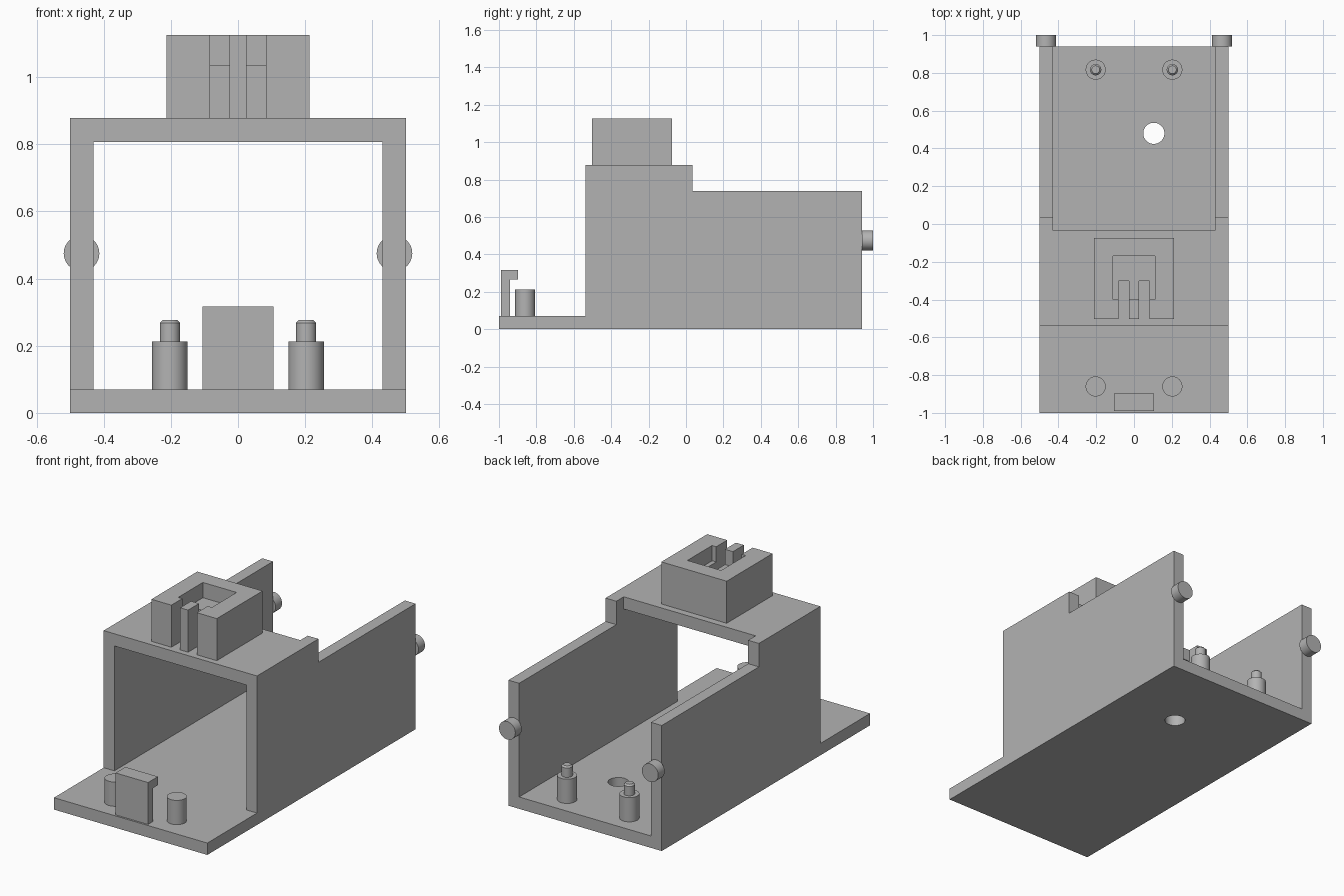
import bpy, bmesh, math
from mathutils import Matrix, Vector

if "Cube" in bpy.data.objects:
    bpy.data.objects.remove(bpy.data.objects["Cube"])

grey = bpy.data.materials.new("plain grey")
grey.use_nodes = True
grey.diffuse_color = (0.45, 0.45, 0.45, 1)
grey.node_tree.nodes["Principled BSDF"].inputs["Base Color"].default_value = grey.diffuse_color


def finish(name, bm, smooth=False):
    bmesh.ops.recalc_face_normals(bm, faces=bm.faces)
    mesh = bpy.data.meshes.new(name)
    bm.to_mesh(mesh)
    bm.free()
    mesh.materials.append(grey)
    obj = bpy.data.objects.new(name, mesh)
    bpy.context.collection.objects.link(obj)
    bpy.ops.object.select_all(action="DESELECT")
    obj.select_set(True)
    bpy.context.view_layer.objects.active = obj
    if smooth:
        bpy.ops.object.shade_smooth_by_angle(angle=math.radians(30))
    return obj


def extrude_side(name, profile, half_width):
    """Side profile of (y, z) points, extruded evenly across x."""
    bm = bmesh.new()
    face = bm.faces.new([bm.verts.new((-half_width, y, z)) for y, z in profile])
    out = bmesh.ops.extrude_face_region(bm, geom=[face])
    verts = [g for g in out["geom"] if isinstance(g, bmesh.types.BMVert)]
    bmesh.ops.translate(bm, verts=verts, vec=(2 * half_width, 0, 0))
    return finish(name, bm)


def box(name, x, y, z):
    bm = bmesh.new()
    bmesh.ops.create_cube(bm, size=1)
    spans = (x, y, z)
    bmesh.ops.scale(bm, verts=bm.verts, vec=[b - a for a, b in spans])
    bmesh.ops.translate(bm, verts=bm.verts, vec=[(a + b) / 2 for a, b in spans])
    return finish(name, bm)


def lathe(name, profile, place, axis="Z", segments=48):
    """Closed turned part from (radius, height) points, with flat ends."""
    bm = bmesh.new()
    rings = []
    for r, h in profile:
        angles = [2 * math.pi * i / segments for i in range(segments)]
        rings.append([bm.verts.new((r * math.cos(a), r * math.sin(a), h)) for a in angles])
    for low, high in zip(rings, rings[1:]):
        for i in range(segments):
            j = (i + 1) % segments
            bm.faces.new((low[i], low[j], high[j], high[i]))
    bm.faces.new(rings[0])
    bm.faces.new(rings[-1])
    if axis == "Y":
        bm.transform(Matrix.Rotation(math.radians(-90), 4, "X"))
    bm.transform(Matrix.Translation(Vector(place)))
    return finish(name, bm, smooth=True)


def cut(target, *cutters):
    bpy.context.view_layer.objects.active = target
    for cutter in cutters:
        mod = target.modifiers.new("cut", "BOOLEAN")
        mod.operation, mod.solver, mod.object = "DIFFERENCE", "EXACT", cutter
        bpy.ops.object.modifier_apply(modifier=mod.name)
        bpy.data.objects.remove(cutter)


FLOOR, ROOF = 0.07, 0.878

# Housing: floor, stepped side walls and front roof in one body
housing = extrude_side("housing", [(-1, 0), (0.94, 0), (0.94, 0.74), (0.035, 0.74),
                                   (0.035, ROOF), (-0.537, ROOF), (-0.537, FLOOR), (-1, FLOOR)], 0.5)
cavity = extrude_side("cavity_cutter", [(-0.7, FLOOR), (1.1, FLOOR), (1.1, 1.1), (-0.034, 1.1),
                                        (-0.034, 0.806), (-0.7, 0.806)], 0.43)
hole = lathe("hole_cutter", [(0.056, -0.1), (0.056, 0.2)], (0.105, 0.48, 0))
cut(housing, cavity, hole)

# Roof socket: block with a shallow pocket and two full-height front slots
socket = box("roof_socket", (-0.213, 0.213), (-0.502, -0.075), (ROOF, 1.126))
pocket = box("pocket_cutter", (-0.11, 0.11), (-0.4, -0.17), (1.036, 1.3))
slots = [box("slot_cutter", x, (-0.7, -0.302), (0.8, 1.3))
         for x in ((-0.083, -0.026), (0.026, 0.083))]
cut(socket, pocket, *slots)

# Front hook clip
extrude_side("front_clip", [(-0.989, FLOOR), (-0.941, FLOOR), (-0.941, 0.267), (-0.897, 0.267),
                            (-0.897, 0.317), (-0.989, 0.317)], 0.106)

# Mirrored pegs and wall pins
for side, s in (("left", 1), ("right", -1)):
    lathe(side + "_front_peg", [(0.053, 0), (0.053, 0.143)], (s * 0.203, -0.86, FLOOR))
    lathe(side + "_rear_peg", [(0.053, 0), (0.053, 0.143), (0.03, 0.143), (0.03, 0.198), (0.021, 0.207)],
          (s * 0.203, 0.817, FLOOR))
    lathe(side + "_wall_pin", [(0.053, 0), (0.053, 0.06)], (s * 0.466, 0.94, 0.475), axis="Y")
